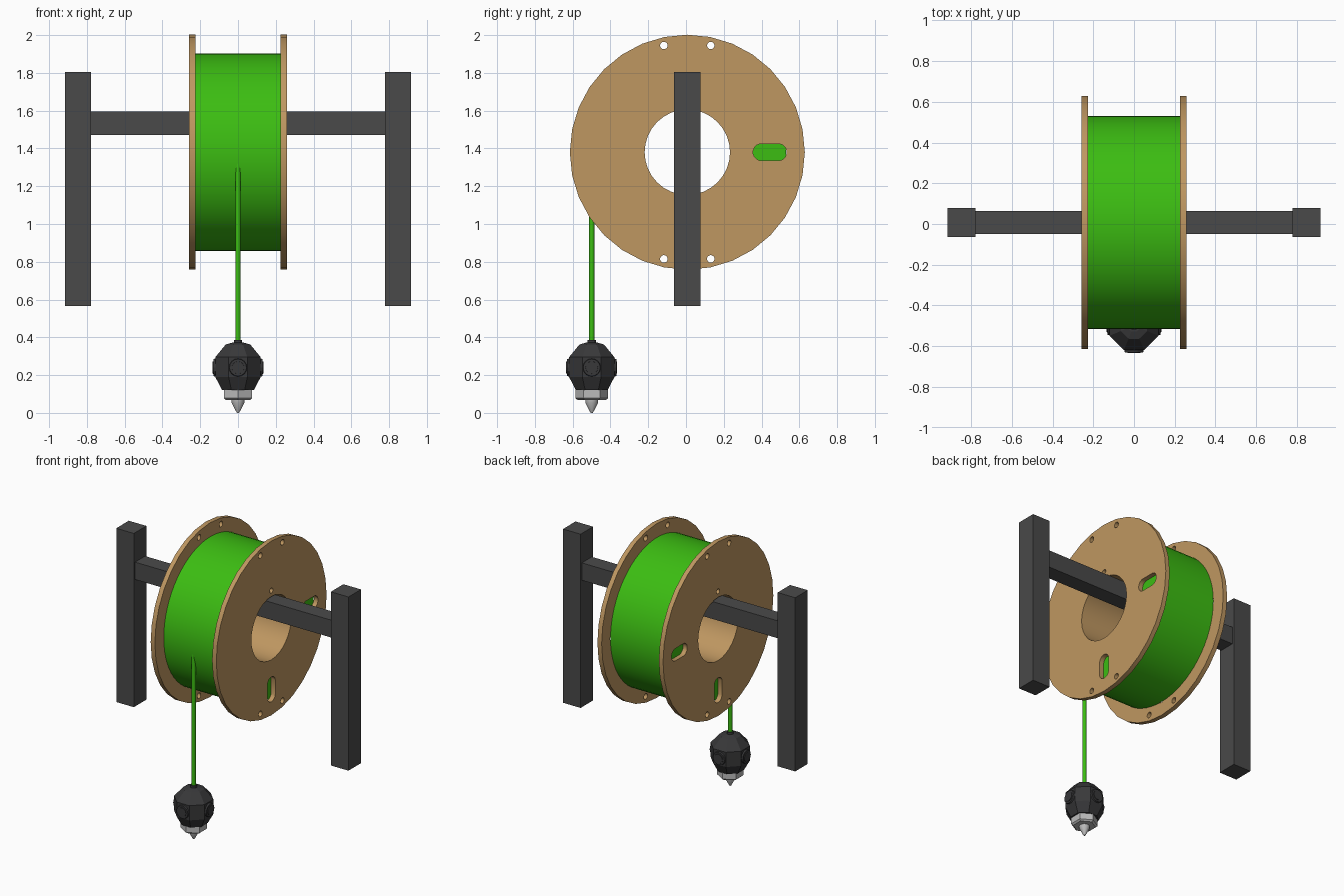
import bpy, bmesh, math
from math import sin, cos, pi
from mathutils import Matrix, Vector

cube = bpy.data.objects.get("Cube")
if cube:
    bpy.data.objects.remove(cube, do_unlink=True)


def material(name, rgb):
    m = bpy.data.materials.new(name)
    m.use_nodes = True
    m.diffuse_color = (*rgb, 1)
    bsdf = next(n for n in m.node_tree.nodes if n.type == 'BSDF_PRINCIPLED')
    bsdf.inputs["Base Color"].default_value = (*rgb, 1)
    return m


GREEN = material("filament green", (0.045, 0.51, 0.006))
TAN = material("cardboard tan", (0.52, 0.31, 0.12))
DARK = material("frame grey", (0.068, 0.068, 0.068))
BLACK = material("head charcoal", (0.04, 0.04, 0.042))
SILVER = material("nozzle silver", (0.5, 0.5, 0.5))

HUB = Vector((0, 0.007, 1.38))      # spool centre
HEAD = Vector((0, -0.499, 0))       # print head axis


def finish(bm, name, mat, smooth=False):
    bmesh.ops.recalc_face_normals(bm, faces=bm.faces)
    mesh = bpy.data.meshes.new(name)
    bm.to_mesh(mesh)
    bm.free()
    ob = bpy.data.objects.new(name, mesh)
    bpy.context.collection.objects.link(ob)
    if mat:
        mesh.materials.append(mat)
    if smooth:
        smooth_by_angle(ob)
    return ob


def activate(ob):
    bpy.ops.object.select_all(action='DESELECT')
    ob.select_set(True)
    bpy.context.view_layer.objects.active = ob


def smooth_by_angle(ob):
    activate(ob)
    bpy.ops.object.shade_smooth_by_angle(angle=math.radians(35))


def box(name, size, centre, mat):
    bm = bmesh.new()
    bmesh.ops.create_cube(bm, size=1, matrix=Matrix.Translation(centre) @ Matrix.Diagonal((*size, 1)))
    return finish(bm, name, mat)


def ring(name, r_in, r_out, x0, x1, sides, mat, smooth=True):
    """Hollow drum around the spool axis."""
    bm = bmesh.new()
    loops = []
    for r, x in ((r_in, x0), (r_out, x0), (r_out, x1), (r_in, x1)):
        loops.append([bm.verts.new(HUB + Vector((x, r * cos(2 * pi * i / sides), r * sin(2 * pi * i / sides))))
                      for i in range(sides)])
    for k in range(4):
        a, b = loops[k], loops[(k + 1) % 4]
        for i in range(sides):
            j = (i + 1) % sides
            bm.faces.new((a[i], a[j], b[j], b[i]))
    return finish(bm, name, mat, smooth)


def turned(name, profile, sides, start, mat, smooth=False):
    """Solid of (radius, z) steps around the head axis."""
    bm = bmesh.new()
    loops = [[bm.verts.new(HEAD + Vector((r * cos(start + 2 * pi * i / sides),
                                          r * sin(start + 2 * pi * i / sides), z)))
              for i in range(sides)] for r, z in profile]
    for a, b in zip(loops, loops[1:]):
        for i in range(sides):
            j = (i + 1) % sides
            bm.faces.new((a[i], a[j], b[j], b[i]))
    bm.faces.new(loops[0])
    bm.faces.new(loops[-1])
    return finish(bm, name, mat, smooth)


def add_prism(bm, outline):
    """Cutter prism running along x through both flanges."""
    face = bm.faces.new([bm.verts.new(HUB + Vector((-0.4, y, z))) for y, z in outline])
    out = bmesh.ops.extrude_face_region(bm, geom=[face])
    moved = [v for v in out["geom"] if isinstance(v, bmesh.types.BMVert)]
    bmesh.ops.translate(bm, verts=moved, vec=(0.8, 0, 0))


def pill(y, z, r, dy=0, dz=0, n=16):
    """Circle, or a slot stretched by +-dy or +-dz."""
    pts = []
    for i in range(n):
        a = 2 * pi * (i + 0.5) / n
        c, s = cos(a), sin(a)
        pts.append((y + r * c + math.copysign(dy, c), z + r * s + math.copysign(dz, s)))
    return pts


# Flange cutter: rim holes, hub hole and two slots
bm = bmesh.new()
for sy in (-1, 1):
    for sz in (-1, 1):
        add_prism(bm, pill(sy * 0.124, sz * 0.565, 0.02))
add_prism(bm, pill(0, 0.268, 0.018))
add_prism(bm, pill(0.437, 0, 0.045, dy=0.044))
add_prism(bm, pill(0, -0.437, 0.045, dz=0.044))
cutter = finish(bm, "flange_cutter", None)
cutter.hide_render = True

# Spool flanges
for side, name in ((1, "left_flange"), (-1, "right_flange")):
    flange = ring(name, 0.226, 0.622, side * 0.226, side * 0.259, 32, TAN, False)
    mod = flange.modifiers.new("holes", 'BOOLEAN')
    mod.operation = 'DIFFERENCE'
    mod.solver = 'EXACT'
    mod.object = cutter
    activate(flange)
    bpy.ops.object.modifier_apply(modifier=mod.name)
    smooth_by_angle(flange)
bpy.data.objects.remove(cutter, do_unlink=True)

# Spool core and wound filament
ring("spool_core", 0.226, 0.24, -0.24, 0.24, 32, TAN)
ring("wound_filament", 0.238, 0.523, -0.225, 0.225, 64, GREEN)

# Stand: axle and two posts
box("axle", (1.6, 0.113, 0.124), (0, HUB.y, 1.533), DARK)
for side, name in ((1, "left_post"), (-1, "right_post")):
    box(name, (0.139, 0.141, 1.24), (side * 0.8475, HUB.y, 1.185), DARK)

# Hanging strand
turned("filament_strand", [(0.0135, 0.36), (0.0135, 1.38)], 16, 0, GREEN, True)

# Print head: faceted body, with flats facing front, back and sides
flat = 1 / cos(pi / 8)
turned("head_body", [(r * flat, z) for r, z in
                     ((0.085, 0.122), (0.12, 0.19), (0.12, 0.295), (0.065, 0.362), (0.03, 0.372))],
       8, pi / 8, BLACK)
turned("head_collar", [(0.022, 0.36), (0.022, 0.387)], 12, 0, BLACK)

# Round buttons on the four sides: raised rim with a smaller centre
for k, name in enumerate(("left", "back", "right", "front")):
    bm = bmesh.new()
    for r, depth in ((0.05, 0.022), (0.036, 0.03)):
        place = (Matrix.Translation(HEAD + Vector((0, 0, 0.24))) @ Matrix.Rotation(k * pi / 2, 4, 'Z')
                 @ Matrix.Translation((0.12, 0, 0)) @ Matrix.Rotation(pi / 2, 4, 'Y'))
        bmesh.ops.create_cone(bm, cap_ends=True, segments=16, radius1=r, radius2=r * 0.9,
                              depth=depth, matrix=place)
    finish(bm, name + "_button", BLACK)

# Nozzle: hexagonal nut and pointed tip
turned("nozzle_nut", [(0.074, 0.068), (0.087, 0.078), (0.087, 0.125)], 6, pi / 2, SILVER)
turned("nozzle_tip", [(0.006, 0), (0.034, 0.053), (0.034, 0.07)], 16, 0, SILVER, True)
